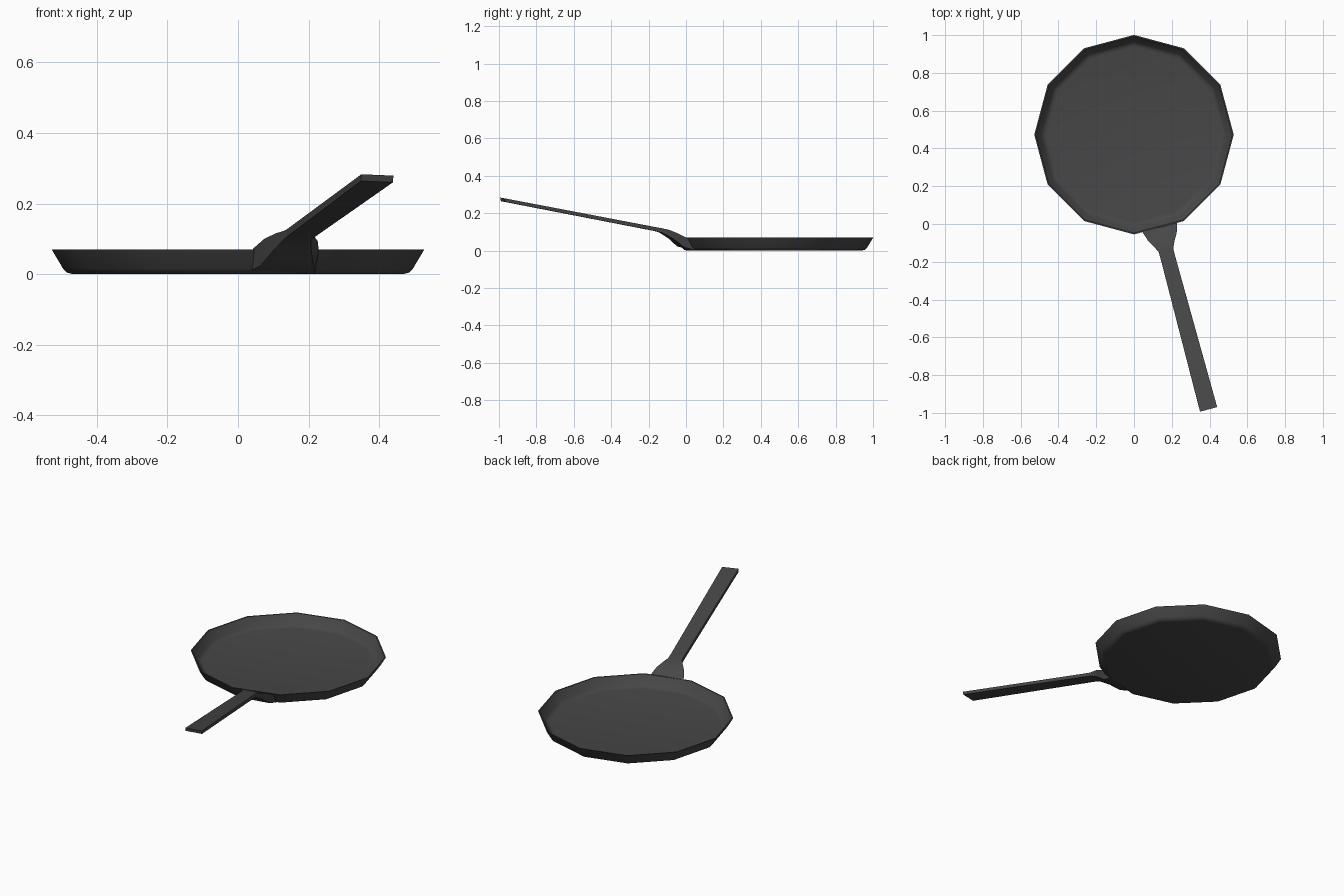
import bpy, bmesh, math
from mathutils import Vector

if "Cube" in bpy.data.objects:
    bpy.data.objects.remove(bpy.data.objects["Cube"])

SIDES = 12
CENTRE = Vector((0, 0.473, 0))
U = Vector((math.cos(math.radians(285)), math.sin(math.radians(285)), 0))  # along the handle
V = Vector((-U.y, U.x, 0))                                                # across the handle

iron = bpy.data.materials.new("dark grey iron")
iron.diffuse_color = (0.063, 0.063, 0.063, 1)
iron.use_nodes = True
iron.node_tree.nodes["Principled BSDF"].inputs["Base Color"].default_value = iron.diffuse_color


def loft(name, rings, smooth):
    """Join rings of points into one closed, capped solid."""
    bm = bmesh.new()
    loops = [[bm.verts.new(p) for p in ring] for ring in rings]
    n = len(loops[0])
    for a, b in zip(loops, loops[1:]):
        for i in range(n):
            j = (i + 1) % n
            bm.faces.new((a[i], a[j], b[j], b[i]))
    bm.faces.new(loops[0])
    bm.faces.new(loops[-1])
    bmesh.ops.recalc_face_normals(bm, faces=bm.faces[:])
    me = bpy.data.meshes.new(name)
    bm.to_mesh(me)
    bm.free()
    ob = bpy.data.objects.new(name, me)
    bpy.context.collection.objects.link(ob)
    me.materials.append(iron)
    bpy.ops.object.select_all(action='DESELECT')
    ob.select_set(True)
    bpy.context.view_layer.objects.active = ob
    bpy.ops.object.shade_smooth_by_angle(angle=math.radians(smooth))
    return ob


def ring(r, z):
    return [CENTRE + Vector((r * math.cos(k * math.tau / SIDES),
                             r * math.sin(k * math.tau / SIDES), z)) for k in range(SIDES)]


# pan: outside from base to rim, then down inside to the cooking floor
profile = [(0.468, 0), (0.484, 0.004), (0.496, 0.016), (0.528, 0.07),
           (0.521, 0.07), (0.490, 0.021), (0.479, 0.013), (0.463, 0.010)]
loft("pan", [ring(r, z) for r, z in profile], 40)


# handle: top distance, top height, bottom distance, bottom height, half width
sections = [(0.507, 0.069, 0.462, 0.004, 0.096),
            (0.560, 0.096, 0.520, 0.020, 0.079),
            (0.600, 0.113, 0.575, 0.064, 0.056),
            (0.635, 0.121, 0.630, 0.096, 0.040),
            (0.670, 0.127, 0.667, 0.105, 0.039),
            (1.507, 0.281, 1.503, 0.262, 0.047)]


def section(dt, zt, db, zb, w):
    def point(d, s, z):
        return CENTRE + U * d + V * (s + 0.005) + Vector((0, 0, z - 0.04 * s))
    return [point(dt, -w, zt), point(dt, w, zt), point(db, w, zb), point(db, -w, zb)]


loft("handle", [section(*s) for s in sections], 30)
